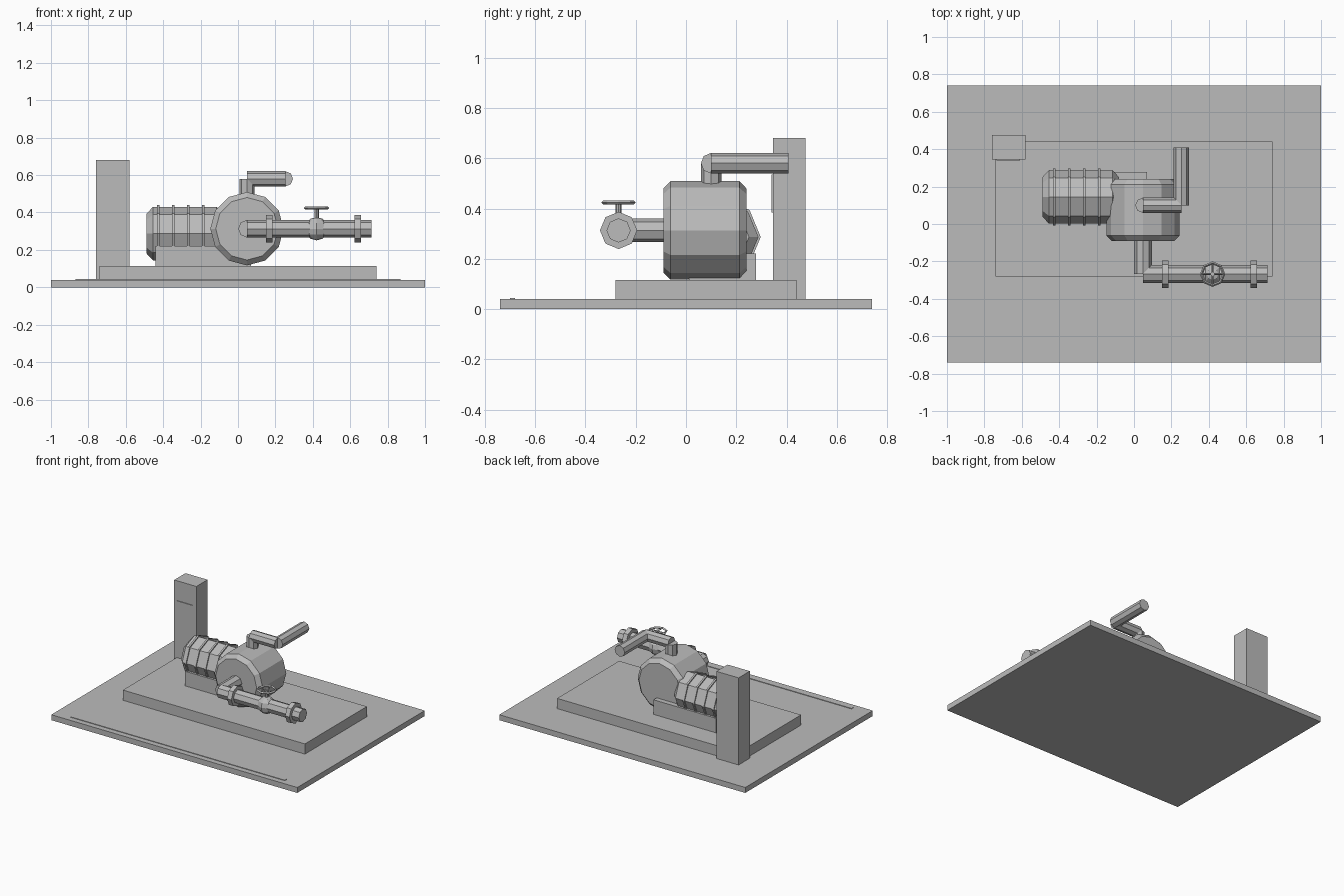
import bpy
import bmesh
from math import radians
from mathutils import Matrix, Vector

cube = bpy.data.objects.get("Cube")
if cube:
    bpy.data.objects.remove(cube, do_unlink=True)

grey = bpy.data.materials.new("plain grey")
grey.use_nodes = True
GREY = (0.5, 0.5, 0.5, 1)
grey.diffuse_color = GREY
grey.node_tree.nodes["Principled BSDF"].inputs["Base Color"].default_value = GREY

TURN = {
    "x": Matrix.Rotation(radians(90), 4, "Y"),
    "y": Matrix.Rotation(radians(-90), 4, "X"),
    "z": Matrix.Identity(4),
}


def finish(name, bm):
    mesh = bpy.data.meshes.new(name)
    bm.to_mesh(mesh)
    bm.free()
    mesh.materials.append(grey)
    obj = bpy.data.objects.new(name, mesh)
    bpy.context.collection.objects.link(obj)
    return obj


def box(name, x, y, z):
    """Box from (min, max) ranges."""
    bm = bmesh.new()
    bmesh.ops.create_cube(bm, size=1)
    for v in bm.verts:
        v.co = Vector([a + (b - a) * (c + 0.5) for (a, b), c in zip((x, y, z), v.co)])
    return finish(name, bm)


def rod(name, axis, start, length, radius, sides=8, chamfer=0):
    """Prism running along an axis from a start point, rims optionally chamfered."""
    bm = bmesh.new()
    bmesh.ops.create_cone(bm, cap_ends=True, segments=sides, radius1=radius,
                          radius2=radius, depth=length,
                          matrix=Matrix.Translation((0, 0, length / 2)))
    if chamfer:
        rims = [e for e in bm.edges if abs(e.verts[0].co.z - e.verts[1].co.z) < 1e-4]
        bmesh.ops.bevel(bm, geom=rims, offset=chamfer, segments=1, affect="EDGES")
    bm.transform(Matrix.Translation(start) @ TURN[axis])
    return finish(name, bm)


# Floor, plinth and control post
box("floor_slab", (-1, 1), (-0.74, 0.74), (0, 0.04))
box("floor_line", (-0.87, 0.87), (-0.7, -0.68), (0.04, 0.044))
box("plinth", (-0.74, 0.74), (-0.28, 0.44), (0.04, 0.115))
box("control_post", (-0.76, -0.58), (0.345, 0.475), (0.04, 0.68))
box("control_panel", (-0.735, -0.61), (0.34, 0.345), (0.385, 0.535))

# Motor with cooling ribs on its bed
MY, MZ = 0.145, 0.287
box("motor_bed", (-0.44, 0.07), (0.012, 0.278), (0.115, 0.222))
rod("motor_body", "x", (-0.49, MY, MZ), 0.41, 0.143, chamfer=0.035)
for i in range(4):
    rod(f"motor_rib_{i + 1}", "x", (-0.432 + 0.08 * i, MY, MZ), 0.013, 0.152)

# Pump casing
PX, PZ = 0.048, 0.313
rod("pump_casing", "y", (PX, -0.09, PZ), 0.33, 0.196, sides=12, chamfer=0.028)

# Delivery pipe rising from the casing and turning to the back
rod("delivery_riser", "z", (PX, 0.1, 0.48), 0.1, 0.041)
rod("delivery_cross_pipe", "x", (PX, 0.1, 0.58), 0.205, 0.041)
rod("delivery_back_pipe", "y", (0.253, 0.1, 0.58), 0.308, 0.041)

# Suction pipe leaving the front and turning to the left
SY = -0.268
rod("suction_stub", "y", (PX, SY, PZ), 0.2, 0.047)
rod("suction_pipe", "x", (PX, SY, PZ), 0.667, 0.048)
for side, x in (("inner", 0.15), ("outer", 0.622)):
    rod(f"{side}_flange", "x", (x, SY, PZ), 0.035, 0.074)

# Valve: bulb, stem and handwheel
VX = 0.42
bm = bmesh.new()
bmesh.ops.create_uvsphere(bm, u_segments=8, v_segments=6, radius=0.062,
                          matrix=Matrix.Translation((VX, SY, PZ)))
finish("valve_bulb", bm)
rod("valve_stem", "z", (VX, SY, 0.34), 0.09, 0.012)
bpy.ops.mesh.primitive_torus_add(major_segments=8, minor_segments=4,
                                 major_radius=0.06, minor_radius=0.008,
                                 location=(VX, SY, 0.424))
wheel = bpy.context.object
wheel.name = "handwheel_rim"
wheel.data.materials.append(grey)
rod("handwheel_spoke_a", "x", (VX - 0.06, SY, 0.424), 0.12, 0.005, sides=4)
rod("handwheel_spoke_b", "y", (VX, SY - 0.06, 0.424), 0.12, 0.005, sides=4)
